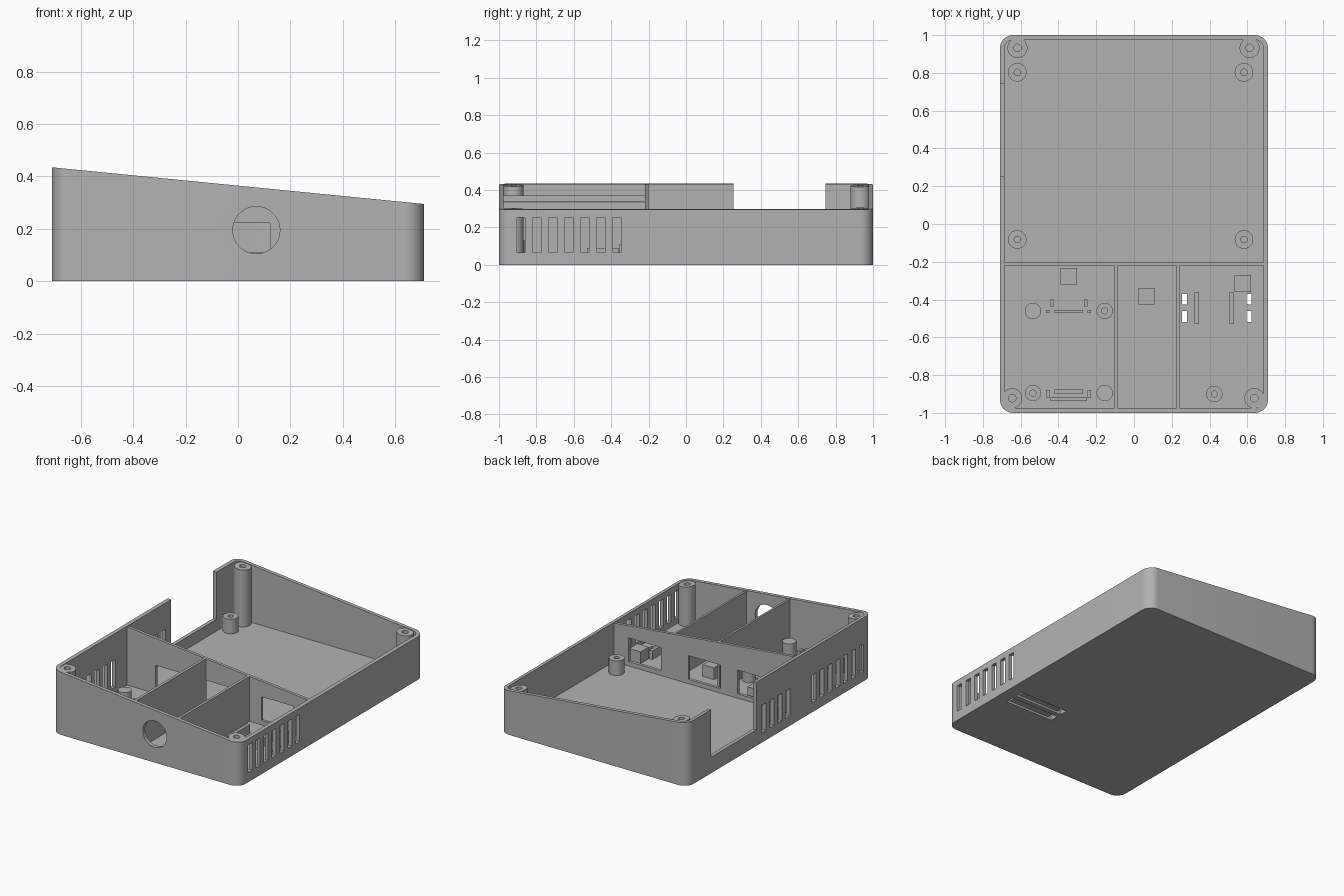
import bpy, bmesh, math

if "Cube" in bpy.data.objects:
    bpy.data.objects.remove(bpy.data.objects["Cube"])

HX, HY, WALL, FLOOR = 0.71, 1.0, 0.025, 0.03
CORNER = 0.07
PART_Y = -0.21          # centre of the cross partition
POST_TOP = 0.13

grey = bpy.data.materials.new("plain grey")
grey.use_nodes = True
grey.diffuse_color = (0.45, 0.45, 0.45, 1)
grey.node_tree.nodes["Principled BSDF"].inputs["Base Color"].default_value = (0.45, 0.45, 0.45, 1)


def rim(x):
    """Height of the sloping rim at x."""
    return 0.365 - 0.0986 * x


def loft(name, rings):
    """Closed solid through rings of matching points."""
    bm = bmesh.new()
    loops = [[bm.verts.new(p) for p in ring] for ring in rings]
    n = len(loops[0])
    for a, b in zip(loops, loops[1:]):
        for i in range(n):
            j = (i + 1) % n
            bm.faces.new((a[i], a[j], b[j], b[i]))
    bm.faces.new(loops[0][::-1])
    bm.faces.new(loops[-1])
    bmesh.ops.recalc_face_normals(bm, faces=bm.faces)
    mesh = bpy.data.meshes.new(name)
    bm.to_mesh(mesh)
    bm.free()
    mesh.materials.append(grey)
    obj = bpy.data.objects.new(name, mesh)
    bpy.context.collection.objects.link(obj)
    return obj


def circle(cx, cy, r, n=32):
    return [(cx + r * math.cos(math.tau * i / n), cy + r * math.sin(math.tau * i / n)) for i in range(n)]


def rounded(hx, hy, r, seg=10):
    pts = []
    for k, (sx, sy) in enumerate(((1, 1), (-1, 1), (-1, -1), (1, -1))):
        for i in range(seg + 1):
            a = math.pi / 2 * (k + i / seg)
            pts.append((sx * (hx - r) + r * math.cos(a), sy * (hy - r) + r * math.sin(a)))
    return pts


def prism(name, outline, z0, top):
    """Upright prism; top is a height or a function of x."""
    f = top if callable(top) else (lambda x: top)
    return loft(name, [[(x, y, z0) for x, y in outline], [(x, y, f(x)) for x, y in outline]])


def box(name, x0, x1, y0, y1, z0, top):
    return prism(name, [(x0, y0), (x1, y0), (x1, y1), (x0, y1)], z0, top)


def post(name, x, y, r, top, hole=0):
    f = top if callable(top) else (lambda px: top)
    outer = circle(x, y, r)
    rings = [[(px, py, FLOOR - 0.005) for px, py in outer], [(px, py, f(px)) for px, py in outer]]
    if hole:
        inner = circle(x, y, hole)
        rings += [[(px, py, f(px)) for px, py in inner], [(px, py, FLOOR + 0.01) for px, py in inner]]
    return loft(name, rings)


def cut(obj, cutters):
    """Subtract the cutters, bake the result and remove the cutters."""
    for c in cutters:
        c.hide_render = True
        m = obj.modifiers.new("cut", "BOOLEAN")
        m.operation, m.solver, m.object = "DIFFERENCE", "EXACT", c
    bpy.context.view_layer.update()
    deps = bpy.context.evaluated_depsgraph_get()
    mesh = bpy.data.meshes.new_from_object(obj.evaluated_get(deps))
    obj.modifiers.clear()
    obj.data = mesh
    for c in cutters:
        bpy.data.objects.remove(c)


# Tray shell with sloping rim
shell = prism("case_shell", rounded(HX, HY, CORNER), 0, rim)
cutters = [prism("cavity", rounded(HX - WALL, HY - WALL, CORNER - WALL), FLOOR, 1)]

# Ventilation slots on both sides
for side, count in ((1, 7), (-1, 7)):
    for i in range(count):
        y = -0.882 + 0.0855 * i
        x = side * HX
        cutters.append(box("vent", x - 0.05, x + 0.05, y - 0.022, y + 0.022, 0.067, 0.254))
for i in range(4):
    y = -0.085 + 0.0855 * i
    cutters.append(box("vent", -HX - 0.05, -HX + 0.05, y - 0.022, y + 0.022, 0.067, 0.254))

# Side notch and round front opening
cutters.append(box("notch", -HX - 0.1, -HX + 0.06, 0.255, 0.745, 0.11, 1))
ring = circle(0.07, 0.195, 0.09, 48)
cutters.append(loft("front_opening", [[(x, y, z) for x, z in ring] for y in (-1.1, -0.95)]))

# Strap channels beneath, open to the inside at their ends
for y0, y1 in ((-0.425, -0.37), (-0.52, -0.46)):
    cutters.append(box("channel", 0.253, 0.622, y0, y1, -0.1, 0.015))
    for x0 in (0.253, 0.595):
        cutters.append(box("strap_hole", x0, x0 + 0.027, y0, y1, -0.05, 0.05))
cut(shell, cutters)

# Cross partition with three windows, and the two dividers
partition = box("cross_partition", -HX + 0.02, HX - 0.02, PART_Y - 0.01, PART_Y + 0.01,
                FLOOR - 0.005, lambda x: rim(x) - 0.004)
cut(partition, [box("window", x0, x1, PART_Y - 0.1, PART_Y + 0.1, 0.06, 0.222)
                for x0, x1 in ((-0.47, -0.25), (-0.12, 0.122), (0.33, 0.575))])
for name, x in (("left_divider", 0.233), ("right_divider", -0.096)):
    box(name, x - 0.008, x + 0.008, -HY + 0.02, PART_Y - 0.005, FLOOR - 0.005, lambda v: rim(v) - 0.004)

# Screw posts in the corners
for x, y in ((-0.617, 0.932), (0.612, 0.932), (-0.645, -0.922), (0.637, -0.922)):
    post("corner_post", x, y, 0.053, lambda v: rim(v) - 0.004, 0.02)

# Board standoffs in the large bay
for x in (-0.618, 0.582):
    for y in (0.803, -0.082):
        post("standoff", x, y, 0.049, POST_TOP, 0.017)

# Small posts in the front bays
for x, y, hole in ((-0.535, -0.46, 0), (-0.155, -0.46, 0.016), (-0.535, -0.895, 0.016),
                   (-0.155, -0.895, 0), (0.425, -0.9, 0.016)):
    post("small_post", x, y, 0.043, POST_TOP, hole)

# Support blocks behind the windows
for x, y in ((-0.346, -0.276), (0.068, -0.383), (0.576, -0.315)):
    box("support_block", x - 0.043, x + 0.043, y - 0.044, y + 0.044, FLOOR - 0.005, 0.11)

# Guide rails beside the strap holes
for x in (0.332, 0.517):
    box("guide_rail", x - 0.011, x + 0.011, -0.53, -0.36, FLOOR - 0.005, 0.09)

# Retaining ribs for the small board, mirrored about its centre line
MID = -0.346
for y0, y1, half in ((-0.47, -0.454, 0.076), (-0.9, -0.875, 0.076), (-0.938, -0.918, 0.096)):
    box("retaining_rib", MID - half, MID + half, y0, y1, FLOOR - 0.005, 0.09)
for side in (-1, 1):
    for off, y0, y1 in ((0.11, -0.47, -0.454), (0.09, -0.437, -0.4), (0.11, -0.92, -0.88)):
        x = MID + side * off
        box("rib_end", x - 0.009, x + 0.009, y0, y1, FLOOR - 0.005, 0.09)

# Smooth shading with sharp edges kept
bpy.ops.object.select_all(action="DESELECT")
for obj in bpy.context.scene.objects:
    if obj.type == "MESH" and grey.name in obj.data.materials:
        obj.select_set(True)
        bpy.context.view_layer.objects.active = obj
bpy.ops.object.shade_smooth_by_angle(angle=math.radians(30))
